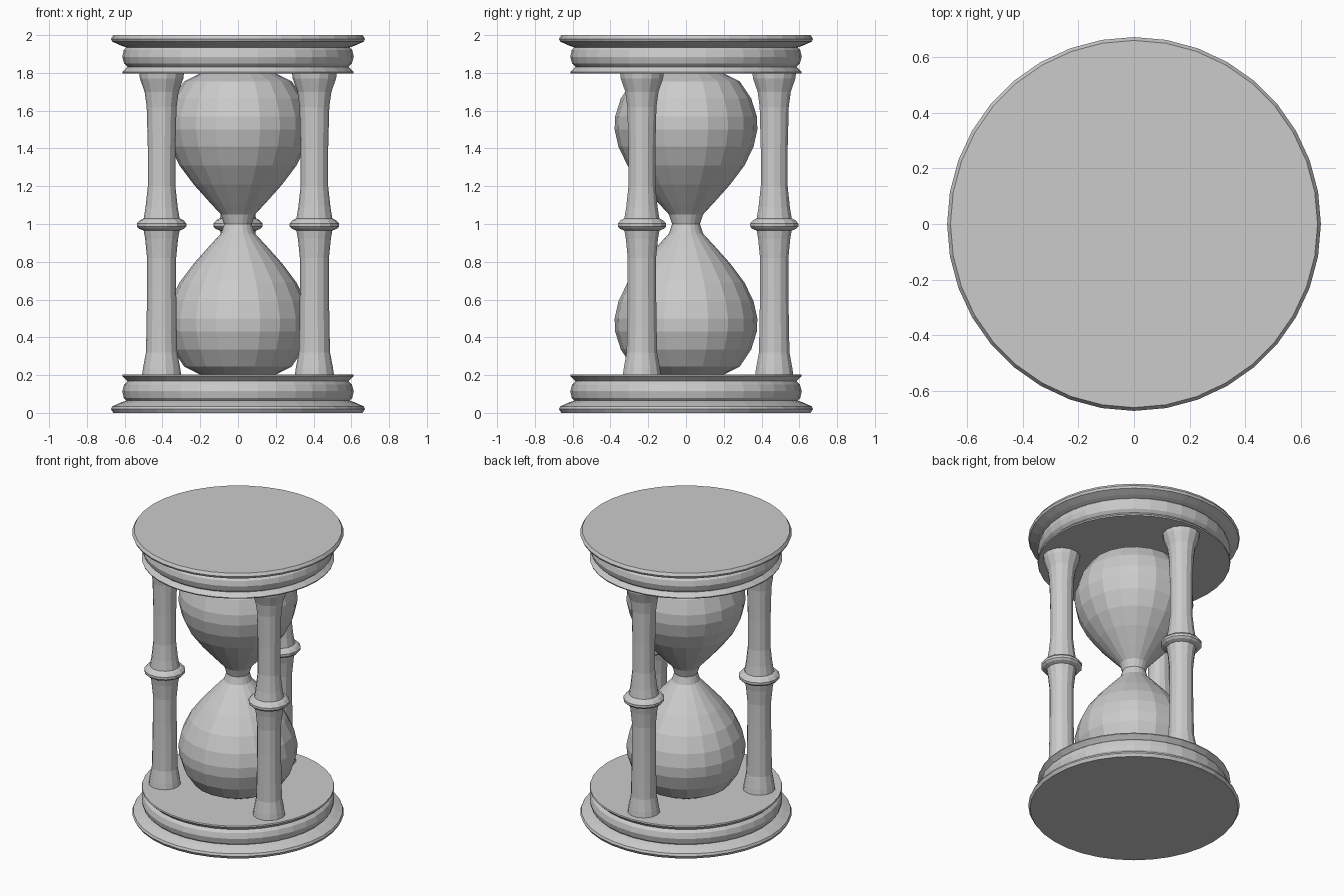
import bpy, bmesh, math

if "Cube" in bpy.data.objects:
    bpy.data.objects.remove(bpy.data.objects["Cube"])


def lathe(name, profile, segments, location=(0, 0, 0)):
    """Revolve (radius, z) points around z, closing both ends with flat caps."""
    bm = bmesh.new()
    rings = []
    for r, z in profile:
        rings.append([bm.verts.new((r * math.cos(2 * math.pi * i / segments),
                                    r * math.sin(2 * math.pi * i / segments), z))
                      for i in range(segments)])
    for low, high in zip(rings, rings[1:]):
        for i in range(segments):
            j = (i + 1) % segments
            bm.faces.new((low[i], low[j], high[j], high[i]))
    bm.faces.new(rings[0])
    bm.faces.new(rings[-1])
    bmesh.ops.recalc_face_normals(bm, faces=bm.faces)
    mesh = bpy.data.meshes.new(name)
    bm.to_mesh(mesh)
    bm.free()
    obj = bpy.data.objects.new(name, mesh)
    obj.location = location
    bpy.context.collection.objects.link(obj)
    return obj


# Moulded end plates: wide flange, rounded band, thin inner lip
plate = [(0.66, 0), (0.672, 0.02), (0.665, 0.035), (0.62, 0.055),
         (0.59, 0.065), (0.605, 0.08), (0.613, 0.115), (0.603, 0.15),
         (0.585, 0.168), (0.597, 0.18), (0.613, 0.195), (0.61, 0.203)]
lathe("bottom_plate", plate, 36)
lathe("top_plate", [(r, 2 - z) for r, z in reversed(plate)], 36)

# Glass with two bulbs and a narrow neck
half_glass = [(0.10, 0.20), (0.20, 0.203), (0.285, 0.245), (0.345, 0.335),
              (0.375, 0.43), (0.378, 0.50), (0.358, 0.59), (0.31, 0.69),
              (0.235, 0.79), (0.15, 0.885), (0.09, 0.95)]
glass = (half_glass + [(0.074, 1.0)]
         + [(r, 2 - z) for r, z in reversed(half_glass)])
lathe("glass_bulbs", glass, 20)

# Three turned posts with flared ends and a central ring
post = [(0.105, 0.19), (0.098, 0.24), (0.083, 0.32), (0.08, 0.45),
        (0.077, 0.65), (0.077, 0.82), (0.087, 0.92), (0.095, 0.965),
        (0.12, 0.975), (0.131, 0.987), (0.131, 1.003), (0.115, 1.02),
        (0.095, 1.03), (0.085, 1.09), (0.073, 1.2), (0.073, 1.4),
        (0.079, 1.62), (0.09, 1.70), (0.115, 1.77), (0.12, 1.81)]
for k, label in enumerate(("back_post", "left_post", "right_post")):
    a = math.radians(90 + 120 * k)
    lathe(label, post, 14, (0.467 * math.cos(a), 0.467 * math.sin(a), 0))
